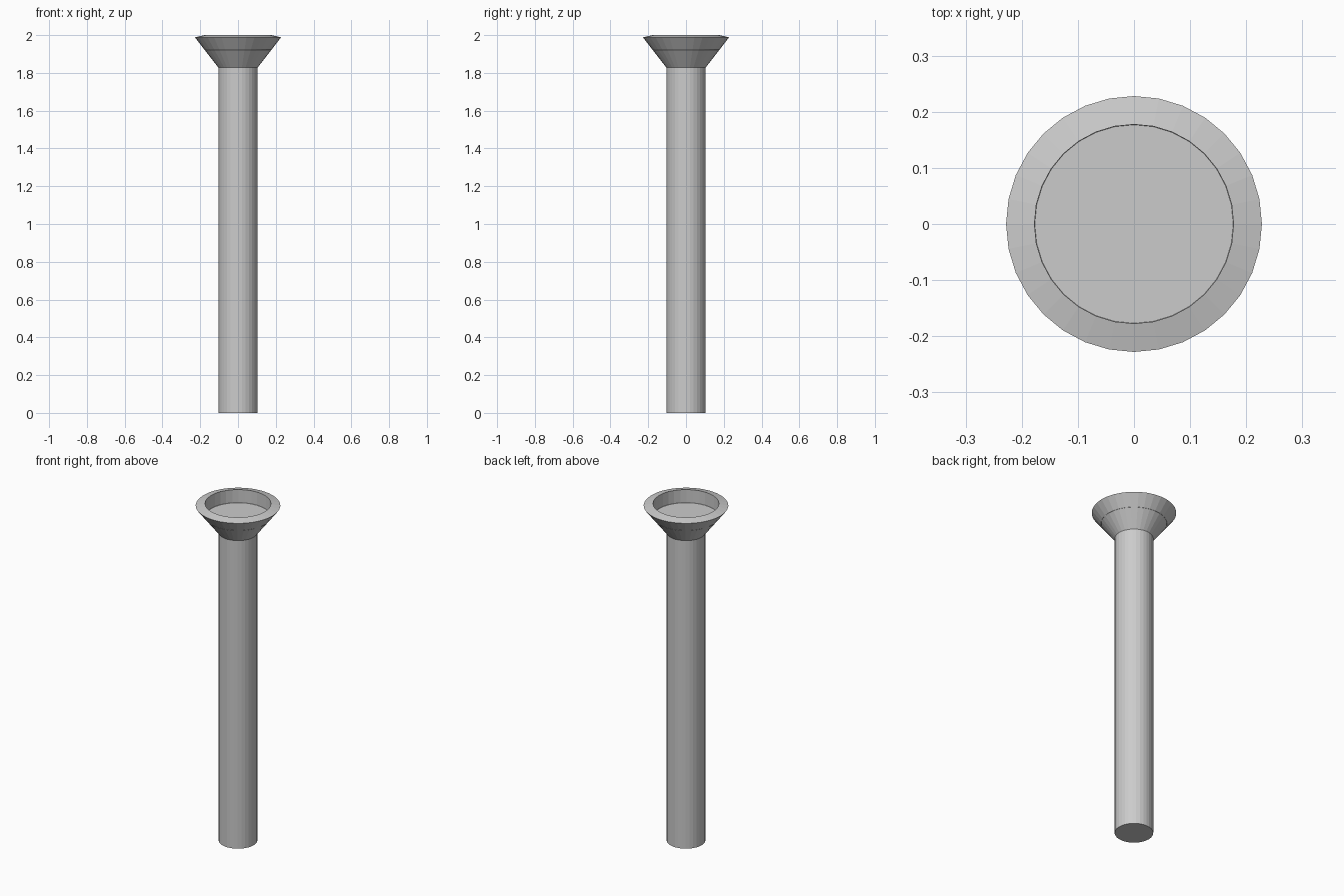
import bpy, bmesh
from math import cos, sin, tau

if "Cube" in bpy.data.objects:
    bpy.data.objects.remove(bpy.data.objects["Cube"])

SIDES = 32


def lathe(name, profile, cap_first=True, cap_last=True):
    """Revolve (radius, z) points around z into a flat-faced solid."""
    bm = bmesh.new()
    rings = [[bm.verts.new((r * cos(tau * i / SIDES), r * sin(tau * i / SIDES), z))
              for i in range(SIDES)] for r, z in profile]
    for a, b in zip(rings, rings[1:]):
        for i in range(SIDES):
            j = (i + 1) % SIDES
            bm.faces.new((a[i], a[j], b[j], b[i]))
    if cap_first:
        bm.faces.new(rings[0][::-1])
    if cap_last:
        bm.faces.new(rings[-1])
    mesh = bpy.data.meshes.new(name)
    bm.to_mesh(mesh)
    bm.free()
    obj = bpy.data.objects.new(name, mesh)
    bpy.context.collection.objects.link(obj)
    return obj


# One continuous body: straight shaft, flared head, sloped rim, recessed cup
lathe("shaft_with_flared_cup", [
    (0.104, 0.0),      # foot
    (0.104, 1.828),    # shaft top
    (0.228, 1.988),    # outer rim
    (0.1775, 2.0),     # inner rim
    (0.1775, 1.922),   # cup floor
])
